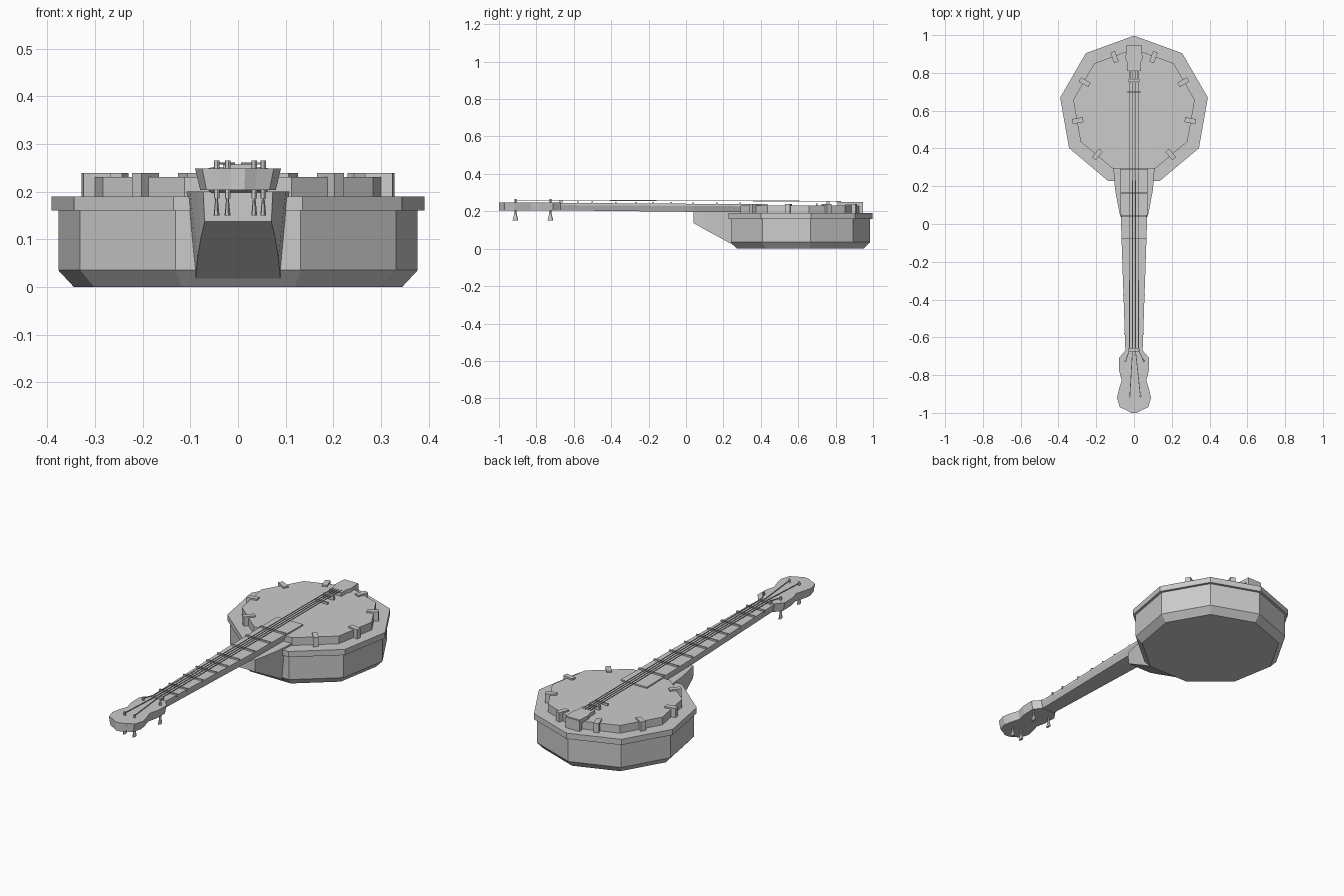
import bpy, bmesh
from math import sin, cos, radians
from mathutils import Vector

if "Cube" in bpy.data.objects:
    bpy.data.objects.remove(bpy.data.objects["Cube"])

CY = 0.6  # centre of the drum along y


def loft(name, loops):
    """Skin a list of equal-length point loops and cap both ends."""
    bm = bmesh.new()
    rows = [[bm.verts.new(p) for p in loop] for loop in loops]
    n = len(rows[0])
    for a, b in zip(rows, rows[1:]):
        for i in range(n):
            j = (i + 1) % n
            bm.faces.new((a[i], a[j], b[j], b[i]))
    bm.faces.new(rows[0][::-1])
    bm.faces.new(rows[-1])
    bmesh.ops.recalc_face_normals(bm, faces=bm.faces)
    me = bpy.data.meshes.new(name)
    bm.to_mesh(me)
    bm.free()
    ob = bpy.data.objects.new(name, me)
    bpy.context.collection.objects.link(ob)
    return ob


def nonagon(r, z):
    return [(r * cos(radians(90 + 40 * i)), CY + r * sin(radians(90 + 40 * i)), z)
            for i in range(9)]


def box(name, loc, size, rot=0):
    x, y, z = (s / 2 for s in size)
    ring = [(-x, -y), (x, -y), (x, y), (-x, y)]
    ob = loft(name, [[(a, b, -z) for a, b in ring], [(a, b, z) for a, b in ring]])
    ob.location = loc
    ob.rotation_euler.z = rot
    return ob


def rod(name, p, q, r0, r1=None, sides=6):
    p, q = Vector(p), Vector(q)
    d = (q - p).normalized()
    u = d.orthogonal().normalized()
    v = d.cross(u)
    r1 = r0 if r1 is None else r1
    angles = [radians(360 * i / sides) for i in range(sides)]
    return loft(name, [[c + (u * cos(a) + v * sin(a)) * r for a in angles]
                       for c, r in ((p, r0), (q, r1))])


def plate(name, half, z0, z1, taper=1.0):
    """Mirrored outline extruded in z; half is the +x side, front to back."""
    outline = half + [(-x, y) for x, y in reversed(half)]
    return loft(name, [[(x * taper, y, z0) for x, y in outline],
                       [(x, y, z1) for x, y in outline]])


# Resonator body, flange and drum head
loft("body", [nonagon(0.35, 0), nonagon(0.383, 0.035), nonagon(0.383, 0.162)])
loft("flange", [nonagon(0.397, 0.16), nonagon(0.397, 0.19)])
loft("drum_head", [nonagon(0.327, 0.188), nonagon(0.327, 0.231)])

# Tension brackets at the middle of each drum side
for i in range(9):
    deg = 110 + 40 * i
    if deg == 270:
        continue
    a = radians(deg)
    box("bracket", (0.302 * cos(a), CY + 0.302 * sin(a), 0.214), (0.058, 0.026, 0.05), a)

# Neck: board with a tapered underside
NECK = [(-0.69, 0.045, 0.245, 0.205), (0.04, 0.07, 0.24, 0.197), (0.435, 0.076, 0.238, 0.195)]
loft("neck", [[(-w, y, t), (-w, y, t - 0.012), (-w * 0.8, y, b),
               (w * 0.8, y, b), (w, y, t - 0.012), (w, y, t)] for y, w, t, b in NECK])

# Heel flaring from the neck into the body
HEEL = [(0.04, 0.073, 0.07, 0.137), (0.1, 0.085, 0.078, 0.103), (0.18, 0.1, 0.085, 0.06),
        (0.28, 0.108, 0.09, 0.004), (0.34, 0.108, 0.09, 0.004)]
loft("heel", [[(-w, y, 0.2), (-v, y, b), (v, y, b), (w, y, 0.2)] for y, w, v, b in HEEL])

# Headstock
plate("headstock", [(0.04, -0.985), (0.075, -0.97), (0.09, -0.92), (0.08, -0.875),
                    (0.065, -0.83), (0.078, -0.78), (0.08, -0.71), (0.046, -0.67)],
      0.203, 0.248, 0.88)
plate("headstock_tip", [(0.015, -1.0), (0.041, -0.985), (0.041, -0.97)], 0.203, 0.248, 0.88)

# Frets and nut
for y in (0.29, 0.165, 0.04, -0.08, -0.175, -0.265, -0.375, -0.5, -0.58):
    k = (y + 0.67) / 1.1
    box("fret", (0, y, 0.245 - 0.006 * k), (0.1 + 0.054 * k, 0.008, 0.014))
box("nut", (0, -0.668, 0.25), (0.062, 0.016, 0.016))

# Tailpiece with its hook over the rim, and bridge
plate("tailpiece", [(0.036, 0.81), (0.036, 0.855), (0.045, 0.875), (0.04, 0.945)], 0.228, 0.25)
box("tailpiece_hook", (0, 0.936, 0.217), (0.08, 0.022, 0.056))
box("bridge", (0, 0.76, 0.24), (0.06, 0.016, 0.026))
box("rear_bridge", (0, 0.70, 0.236), (0.07, 0.008, 0.012))

# Strings, posts and tuning pegs
PEGS = [(-0.045, -0.725), (-0.022, -0.912), (0.034, -0.912), (0.053, -0.725)]
for (px, py), sx in zip(PEGS, (-0.024, -0.008, 0.008, 0.024)):
    rod("string", (sx, -0.67, 0.259), (sx * 0.9, 0.76, 0.254), 0.0025, sides=4)
    rod("string_tail", (sx * 0.9, 0.76, 0.254), (sx * 0.9, 0.83, 0.252), 0.0025, sides=4)
    rod("string_head", (sx, -0.67, 0.259), (px, py, 0.259), 0.0025, sides=4)
    rod("post", (px, py, 0.2), (px, py, 0.265), 0.006)
    rod("peg_shaft", (px, py, 0.21), (px, py, 0.185), 0.006)
    grip = rod("peg_grip", (0, 0, 0.19), (0, 0, 0.15), 0.006, 0.016)
    grip.location = (px, py, 0)
    grip.scale.x = 0.4
